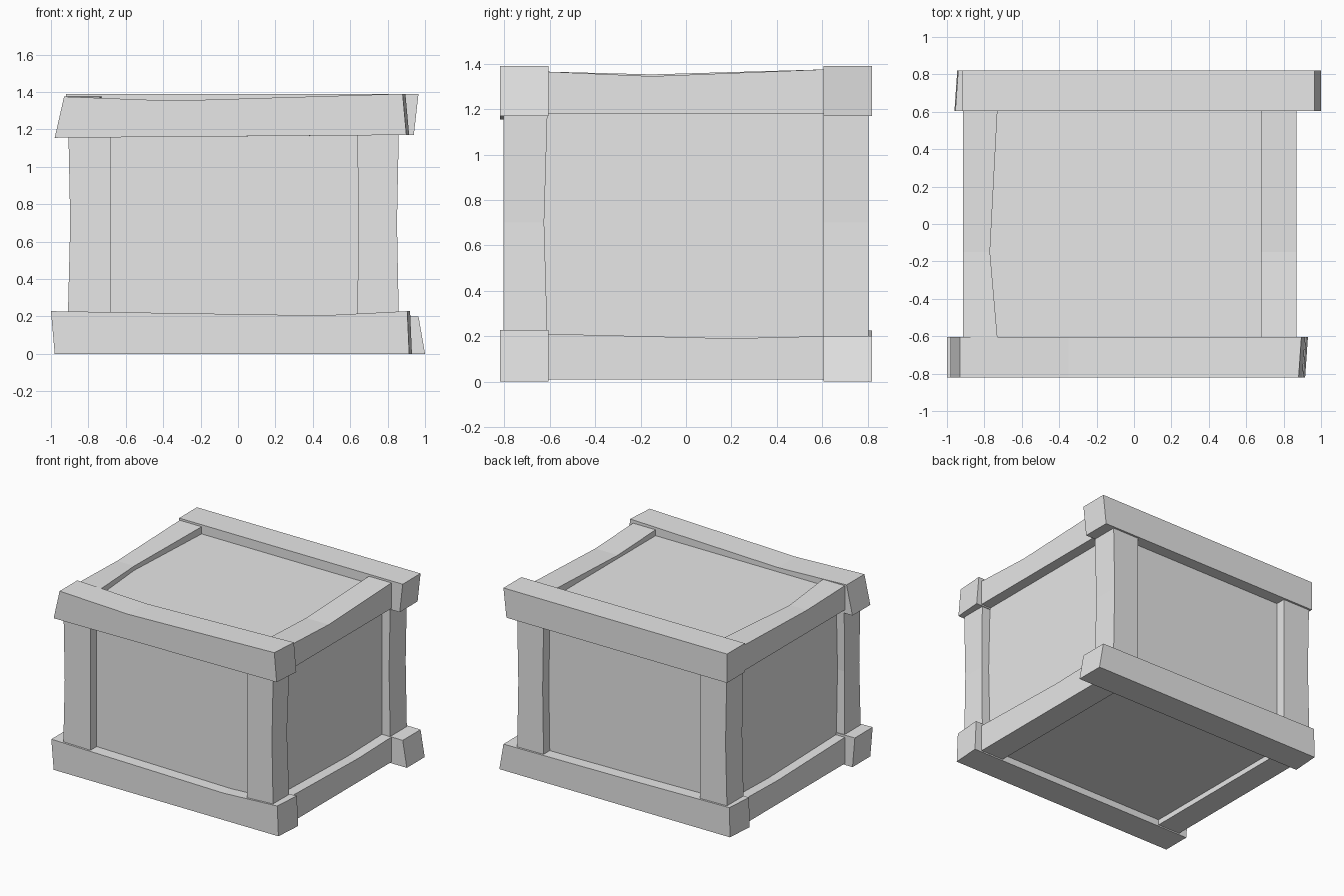
import bpy, bmesh

cube = bpy.data.objects.get("Cube")
if cube:
    bpy.data.objects.remove(cube, do_unlink=True)

grey = bpy.data.materials.new("plain grey")
grey.use_nodes = True
grey.diffuse_color = (0.8, 0.8, 0.8, 1)
grey.node_tree.nodes["Principled BSDF"].inputs["Base Color"].default_value = (0.8, 0.8, 0.8, 1)


def bar(name, axis, across, stations, bend=0, skew=0):
    """Beam along an axis. across = (outer, inner) edge; each station is
    (position at low edge, position at high edge, low edge, high edge).
    bend moves the inner edge at the middle, skew slants the last end."""
    bm = bmesh.new()
    rings = []
    for i, (t0, t1, low, high) in enumerate(stations):
        inner = across[1] + (bend if i == 1 else 0)
        s = skew if i == len(stations) - 1 else 0
        corners = [(t0, across[0], low), (t0 + s, inner, low),
                   (t1 + s, inner, high), (t1, across[0], high)]
        ring = []
        for t, a, b in corners:
            co = {"x": (t, a, b), "y": (a, t, b), "z": (b, a, t)}[axis]
            ring.append(bm.verts.new(co))
        rings.append(ring)
    for r, q in zip(rings, rings[1:]):
        for k in range(4):
            n = (k + 1) % 4
            bm.faces.new((r[k], r[n], q[n], q[k]))
    bm.faces.new(rings[0])
    bm.faces.new(rings[-1])
    bmesh.ops.recalc_face_normals(bm, faces=bm.faces)
    mesh = bpy.data.meshes.new(name)
    bm.to_mesh(mesh)
    bm.free()
    mesh.materials.append(grey)
    obj = bpy.data.objects.new(name, mesh)
    bpy.context.collection.objects.link(obj)
    return obj


# Recessed panels of the crate body
bar("crate_panels", "x", (-0.73, 0.73), [(-0.84, -0.84, 0.05, 1.32), (0.79, 0.79, 0.05, 1.32)])

# Long front and back beams with slanted ends
front, back = (-0.82, -0.605), (0.82, 0.605)
bar("front_top_beam", "x", front,
    [(-0.98, -0.93, 1.155, 1.375), (-0.35, -0.35, 1.16, 1.353), (0.9, 0.88, 1.17, 1.39)], skew=0.015)
bar("front_bottom_beam", "x", front,
    [(-0.98, -1, 0, 0.228), (0.45, 0.45, 0, 0.205), (0.915, 0.905, 0, 0.228)], skew=0.015)
bar("back_top_beam", "x", back,
    [(0.94, 0.965, 1.17, 1.39), (0, 0, 1.17, 1.39), (-0.92, -0.92, 1.17, 1.39)])
bar("back_bottom_beam", "x", back,
    [(1, 0.965, 0, 0.2), (0, 0, 0, 0.21), (-0.945, -0.94, 0, 0.225)], skew=-0.015)

# Side beams fitted between the front and back beams
for name, x, mid, bend in (("left", (0.87, 0.68), 1.345, 0), ("right", (-0.915, -0.73), 1.353, -0.04)):
    bar(name + "_top_beam", "y", x,
        [(-0.61, -0.61, 1.18, 1.365), (-0.15, -0.15, 1.18, mid), (0.61, 0.61, 1.18, 1.375)], bend)
    bar(name + "_bottom_beam", "y", x,
        [(-0.61, -0.61, 0.01, 0.21), (0.2, 0.2, 0.01, 0.19), (0.61, 0.61, 0.01, 0.2)])

# Corner posts, slightly bowed
for side, y, bend in (("front", (-0.805, -0.61), -0.015), ("back", (0.805, 0.605), 0)):
    bar(side + "_right_post", "z", y,
        [(0.18, 0.18, -0.91, -0.68), (0.7, 0.7, -0.897, -0.68), (1.2, 1.2, -0.907, -0.68)], bend)
    bar(side + "_left_post", "z", y,
        [(0.18, 0.18, 0.637, 0.86), (0.7, 0.7, 0.645, 0.85), (1.2, 1.2, 0.637, 0.86)], bend)
